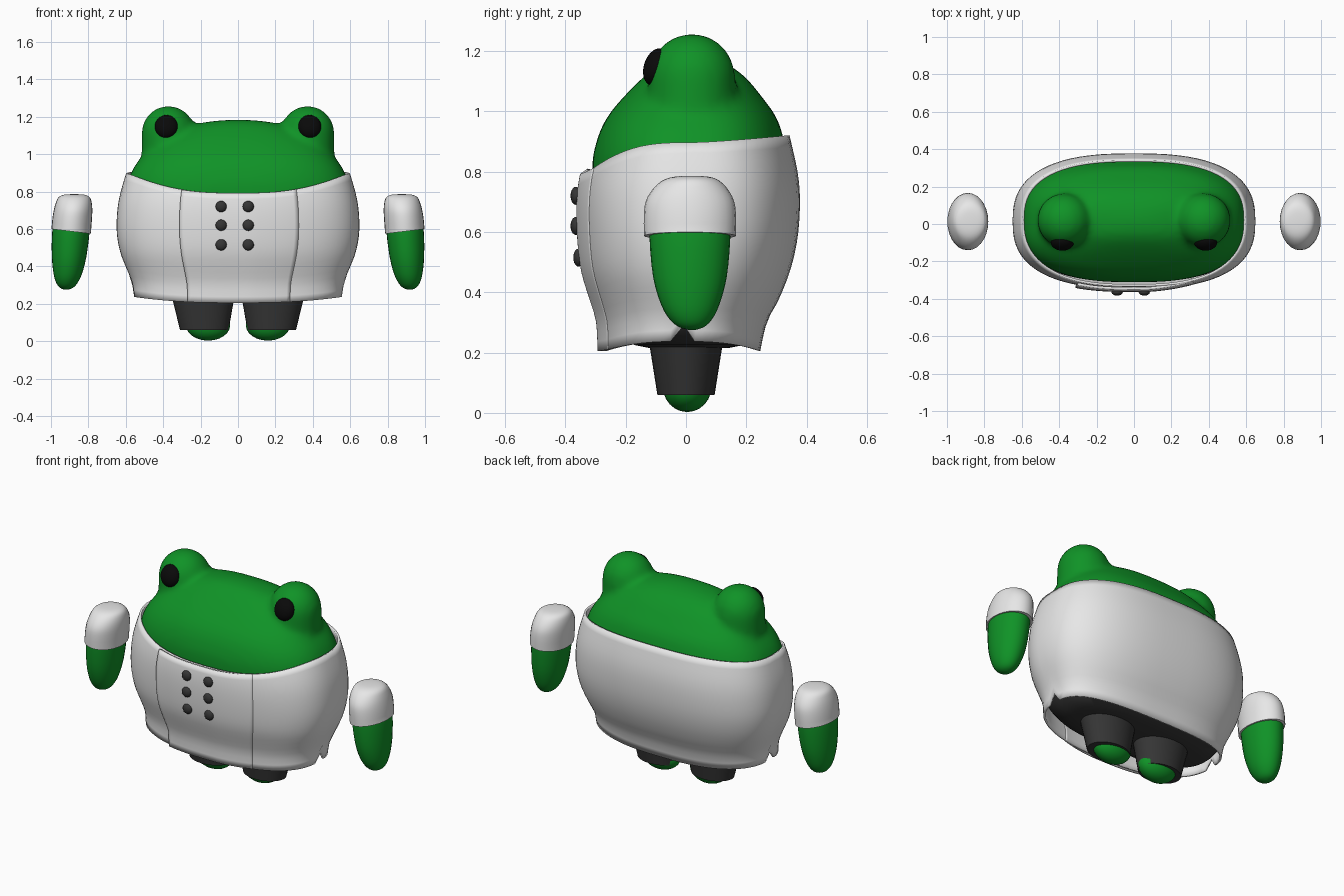
import bpy, bmesh, math
from mathutils import Matrix

if "Cube" in bpy.data.objects:
    bpy.data.objects.remove(bpy.data.objects["Cube"])


def material(name, rgb):
    m = bpy.data.materials.new(name)
    m.diffuse_color = (*rgb, 1)
    m.use_nodes = True
    m.node_tree.nodes["Principled BSDF"].inputs["Base Color"].default_value = m.diffuse_color
    return m


GREEN = material("frog green", (0.005, 0.29, 0.02))
WHITE = material("coat white", (0.8, 0.8, 0.8))
DARK = material("charcoal", (0.036, 0.036, 0.036))
BLACK = material("eye black", (0.003, 0.003, 0.003))


def spline(pts, n):
    """Catmull-Rom through rows of numbers, n steps per span."""
    out = []
    for i in range(len(pts) - 1):
        p0, p1, p2, p3 = pts[max(i - 1, 0)], pts[i], pts[i + 1], pts[min(i + 2, len(pts) - 1)]
        for k in range(n):
            t = k / n
            out.append([0.5 * (2 * b + (c - a) * t + (2 * a - 5 * b + 4 * c - d) * t * t
                               + (3 * b - a - 3 * c + d) * t ** 3)
                        for a, b, c, d in zip(p0, p1, p2, p3)])
    return out + [list(pts[-1])]


def loft(bm, rows, closed=True, caps=True):
    """Skin a stack of equal-length point rows, listed bottom to top."""
    vs = [[bm.verts.new(p) for p in r] for r in rows]
    n = len(rows[0])
    for lo, hi in zip(vs, vs[1:]):
        for j in range(n if closed else n - 1):
            k = (j + 1) % n
            bm.faces.new((lo[j], lo[k], hi[k], hi[j]))
    if caps:
        bm.faces.new(vs[0][::-1])
        bm.faces.new(vs[-1])


def ellipses(profile, seg=28, hem_tilt=0):
    """Profile rows are z, centre x, centre y, radius x, radius y."""
    rows = []
    for i, (z, cx, cy, rx, ry) in enumerate(profile):
        ang = [2 * math.pi * j / seg for j in range(seg)]
        rows.append([(cx + rx * math.cos(a), cy + ry * math.sin(a),
                      z + (hem_tilt * rx * math.cos(a) if i == 0 else 0)) for a in ang])
    return rows


def rounded(a, front, back, ang, grow=0.0):
    """Point on the rounded-box body section."""
    c, s = math.cos(ang), math.sin(ang)
    e = 2 / 2.6
    half = (back - front) / 2 + grow
    return (math.copysign(abs(c) ** e, c) * (a + grow),
            (front + back) / 2 + math.copysign(abs(s) ** e, s) * half)


def finish(name, bm, mat, mirror=False, angle=40):
    bmesh.ops.recalc_face_normals(bm, faces=bm.faces)
    me = bpy.data.meshes.new(name)
    bm.to_mesh(me)
    bm.free()
    me.materials.append(mat)
    me.shade_smooth()
    me.set_sharp_from_angle(angle=math.radians(angle))
    ob = bpy.data.objects.new(name, me)
    bpy.context.collection.objects.link(ob)
    if mirror:
        ob.modifiers.new("mirror", 'MIRROR')
    return ob


def lathe(name, profile, mat, steps=3, **kw):
    bm = bmesh.new()
    loft(bm, ellipses(spline(profile, steps), **kw))
    return finish(name, bm, mat, mirror=True)


SEG = 72
ANGLES = [2 * math.pi * j / SEG for j in range(SEG)]

# Head and upper body, blended with the two eye bulges
# rows: z, half width, front y, back y
head = [(0.6, .59, -.30, .34), (0.8, .595, -.312, .345), (0.9, .572, -.297, .326),
        (0.98, .52, -.262, .30), (1.05, .455, -.205, .25), (1.11, .365, -.145, .20),
        (1.155, .25, -.09, .14), (1.178, .12, -.04, .07), (1.184, .01, .01, .02)]
bm = bmesh.new()
loft(bm, [[(*rounded(a, f, b, t), z) for t in ANGLES] for z, a, f, b in spline(head, 3)])
for side in (-1, 1):
    bulge = [(z, side * .37, .02, .146, .146) for z in (.85, .95, 1.05)]
    for k in range(10):
        t = math.pi / 2 * k / 9.3
        bulge.append((1.112 + .146 * math.sin(t), side * .372, .02,
                      .144 * math.cos(t), .144 * math.cos(t)))
    loft(bm, ellipses(bulge))
ob = finish("head", bm, GREEN, angle=180)
mod = ob.modifiers.new("blend", 'REMESH')
mod.mode, mod.voxel_size, mod.use_smooth_shade = 'VOXEL', 0.018, True
mod = ob.modifiers.new("soften", 'SMOOTH')
mod.factor, mod.iterations = 0.5, 8

# Eyes
bm = bmesh.new()
bmesh.ops.create_uvsphere(bm, u_segments=24, v_segments=14, radius=1,
                          matrix=Matrix.Translation((.383, -.098, 1.147))
                          @ Matrix.Rotation(math.radians(-18), 4, 'X')
                          @ Matrix.Diagonal((.062, .042, .064, 1)))
finish("eye", bm, BLACK, mirror=True)

# Coat shell with a sloped collar, curved hem and side slits
coat = spline([(.19, .555, -.275, .243), (.30, .562, -.28, .268), (.37, .588, -.30, .305),
               (.47, .628, -.33, .345), (.58, .648, -.343, .37), (.70, .645, -.345, .378),
               (.80, .627, -.332, .37), (.93, .588, -.295, .341)], 6)


def coat_section(z):
    for lo, hi in zip(coat, coat[1:]):
        if z <= hi[0]:
            t = (z - lo[0]) / (hi[0] - lo[0])
            return [p + (q - p) * t for p, q in zip(lo, hi)][1:]
    return coat[-1][1:]


def coat_point(ang, t, grow=0.0):
    s = math.sin(ang)
    top = .897 + .024 * s if s > 0 else .897 - .105 * abs(s) ** 2.5
    hem = .237 - .032 * s * s
    if abs(s) < 1e-4:
        hem = .29
    z = hem + (top - hem) * t
    return (*rounded(*coat_section(z), ang, grow), z)


bm = bmesh.new()
loft(bm, [[coat_point(a, i / 18) for a in ANGLES] for i in range(19)], caps=False)
ob = finish("coat", bm, WHITE)
mod = ob.modifiers.new("cloth", 'SOLIDIFY')
mod.thickness, mod.offset = 0.012, -1

# Overlapping front flap that fades into the coat on one side
bm = bmesh.new()
flap_angles = [math.radians(248 + 46 * j / 20) for j in range(21)]
loft(bm, [[coat_point(a, i / 18, .018 * min(1, (20 - j) / 9))
           for j, a in enumerate(flap_angles)] for i in range(19)], closed=False, caps=False)
ob = finish("front_flap", bm, WHITE)
mod = ob.modifiers.new("cloth", 'SOLIDIFY')
mod.thickness, mod.offset = 0.014, -1

# Two columns of buttons
for x in (-.09, .055):
    for z, y in ((.72, -.365), (.62, -.365), (.515, -.356)):
        bm = bmesh.new()
        bmesh.ops.create_uvsphere(bm, u_segments=16, v_segments=10, radius=1,
                                  matrix=Matrix.Translation((x, y, z))
                                  @ Matrix.Diagonal((.03, .018, .03, 1)))
        finish("button", bm, DARK)

# Trouser seat filling the coat from below
seat = [(.215, .30, -.12, .14), (.225, .42, -.17, .19), (.25, .50, -.215, .235),
        (.30, .54, -.25, .252), (.38, .57, -.275, .285), (.6, .61, -.31, .34)]
bm = bmesh.new()
loft(bm, [[(*rounded(a, f, b, t), z) for t in ANGLES] for z, a, f, b in seat])
finish("trouser_seat", bm, DARK)

# Legs and feet
lathe("trouser_leg", [(.06, .18, 0, .13, .095), (.25, .187, 0, .17, .125)], DARK, steps=2)
foot = []
for k in range(13):
    t = math.pi * (k / 12 - .5) * .97
    foot.append((.085 + .082 * math.sin(t), .16, .004, .118 * math.cos(t), .08 * math.cos(t)))
lathe("foot", foot, GREEN, steps=1)

# Arms and sleeves
lathe("arm", [(.275, .918, .02, .008, .01), (.285, .917, .018, .034, .042),
              (.31, .915, .016, .056, .07), (.36, .91, .014, .076, .097),
              (.45, .903, .013, .092, .122), (.58, .894, .013, .1, .134),
              (.68, .885, .013, .094, .132)], GREEN)
lathe("sleeve", [(.587, .892, .013, .106, .152), (.65, .887, .013, .106, .153),
                 (.70, .882, .013, .103, .147), (.74, .878, .014, .096, .126),
                 (.77, .876, .016, .083, .095), (.783, .875, .018, .055, .058),
                 (.786, .875, .018, .01, .01)], WHITE, hem_tilt=.12)
